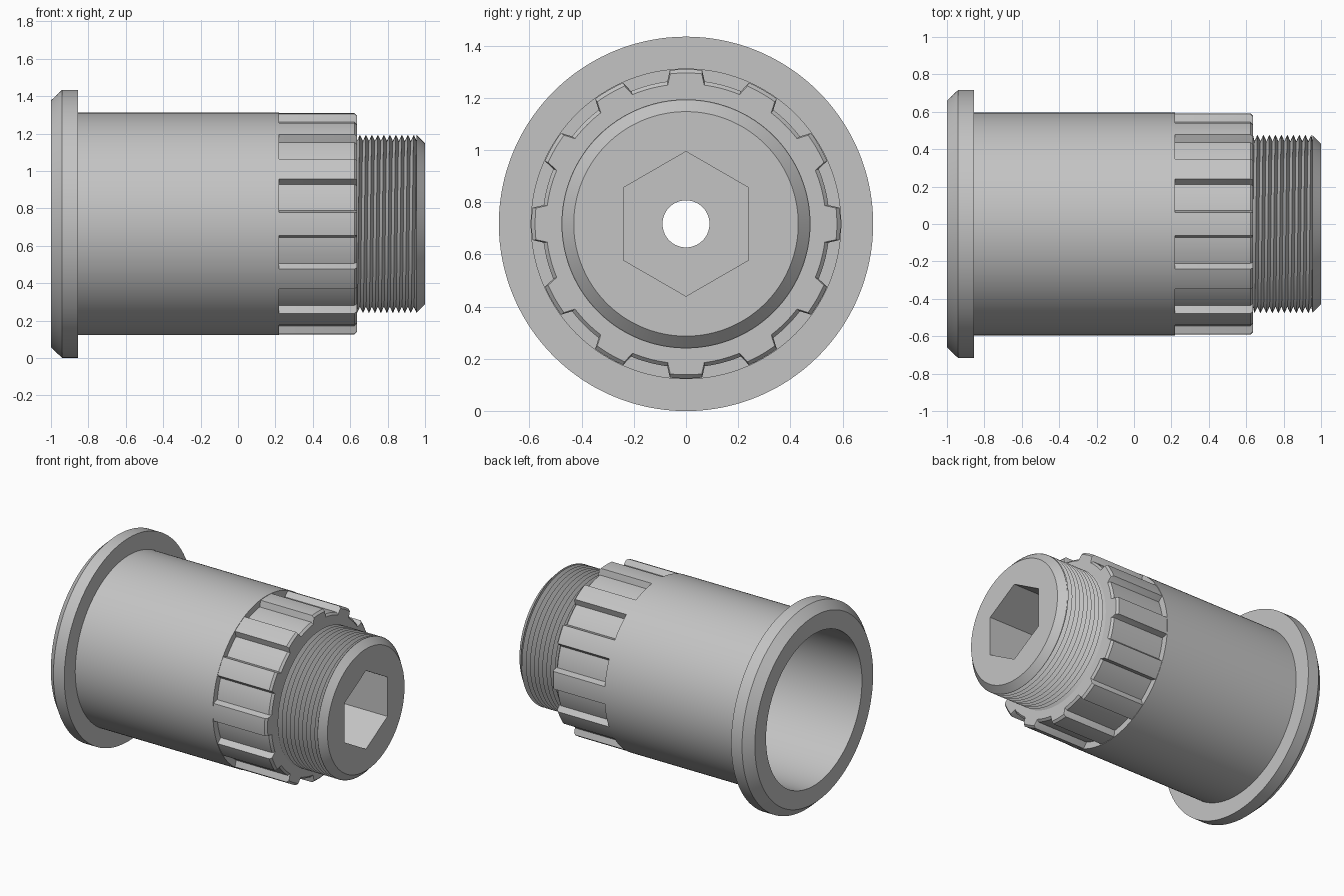
import bpy, bmesh, math

cube = bpy.data.objects.get("Cube")
if cube:
    bpy.data.objects.remove(cube, do_unlink=True)

SEGS = 240
RADIUS = 0.717   # flange radius, also the height of the axis

steel = bpy.data.materials.new("grey_steel")
steel.use_nodes = True
GREY = (0.55, 0.55, 0.55, 1)
steel.diffuse_color = GREY
steel.node_tree.nodes["Principled BSDF"].inputs["Base Color"].default_value = GREY


def point(x, r, a):
    return (x, r * math.sin(a), r * math.cos(a))


def finish(name, bm):
    mesh = bpy.data.meshes.new(name)
    bm.to_mesh(mesh)
    bm.free()
    mesh.materials.append(steel)
    obj = bpy.data.objects.new(name, mesh)
    obj.location.z = RADIUS
    bpy.context.collection.objects.link(obj)
    bpy.ops.object.select_all(action='DESELECT')
    obj.select_set(True)
    bpy.context.view_layer.objects.active = obj
    bpy.ops.object.shade_smooth_by_angle(angle=math.radians(25))
    return obj


def turned(name, profile):
    """Closed ring part along x; each radius is a number or a function of angle."""
    bm = bmesh.new()
    rings = []
    for x, r in profile:
        ring = []
        for i in range(SEGS):
            a = math.tau * i / SEGS
            ring.append(bm.verts.new(point(x, r(a) if callable(r) else r, a)))
        rings.append(ring)
    for k, ring in enumerate(rings):
        nxt = rings[(k + 1) % len(rings)]
        for i in range(SEGS):
            j = (i + 1) % SEGS
            bm.faces.new((ring[i], nxt[i], nxt[j], ring[j]))
    bmesh.ops.recalc_face_normals(bm, faces=bm.faces)
    return finish(name, bm)


def hexagon(a):
    return 0.24 / math.cos(math.radians(math.degrees(a) % 60 - 30))


def splines(a):
    # twelve narrow ridges, one every thirty degrees
    off = abs((math.degrees(a) + 15) % 30 - 15)
    return 0.592 if off < 6.5 else 0.55


def spline_chamfer(a):
    return splines(a) - 0.014


# Flange and barrel
turned("flange", [(-1, 0.595), (-1, 0.66), (-0.94, RADIUS),
                  (-0.855, RADIUS), (-0.855, 0.595)])
turned("barrel", [(-1, 0.535), (-1, 0.595), (0.22, 0.595), (0.22, 0.535)])

# Splined collar
turned("splined_collar", [(0.22, 0.535), (0.22, splines), (0.622, splines),
                          (0.636, spline_chamfer), (0.636, 0.44),
                          (0.45, 0.44), (0.45, 0.535)])

# End plug with hexagonal socket and through hole
turned("socket_plug", [(0.45, 0.09), (0.45, 0.44), (0.955, 0.44), (0.955, 0.475),
                       (1, 0.43), (1, hexagon), (0.6, hexagon), (0.6, 0.09)])


# Helical screw thread
def screw_thread(start, end, pitch, root, crest):
    bm = bmesh.new()
    rows = []
    for k in range(-2, int(2 * (end - start) / pitch) + 3):
        r = crest if k % 2 else root
        row = []
        for i in range(SEGS + 1):
            x = start + pitch * (k / 2 + i / SEGS)
            row.append(bm.verts.new(point(min(max(x, start), end), r, math.tau * i / SEGS)))
        rows.append(row)
    for low, high in zip(rows, rows[1:]):
        for i in range(SEGS):
            bm.faces.new((low[i], high[i], high[i + 1], low[i + 1]))
    bmesh.ops.remove_doubles(bm, verts=bm.verts, dist=1e-5)
    return finish("screw_thread", bm)


screw_thread(0.636, 0.955, 0.032, 0.443, 0.477)
